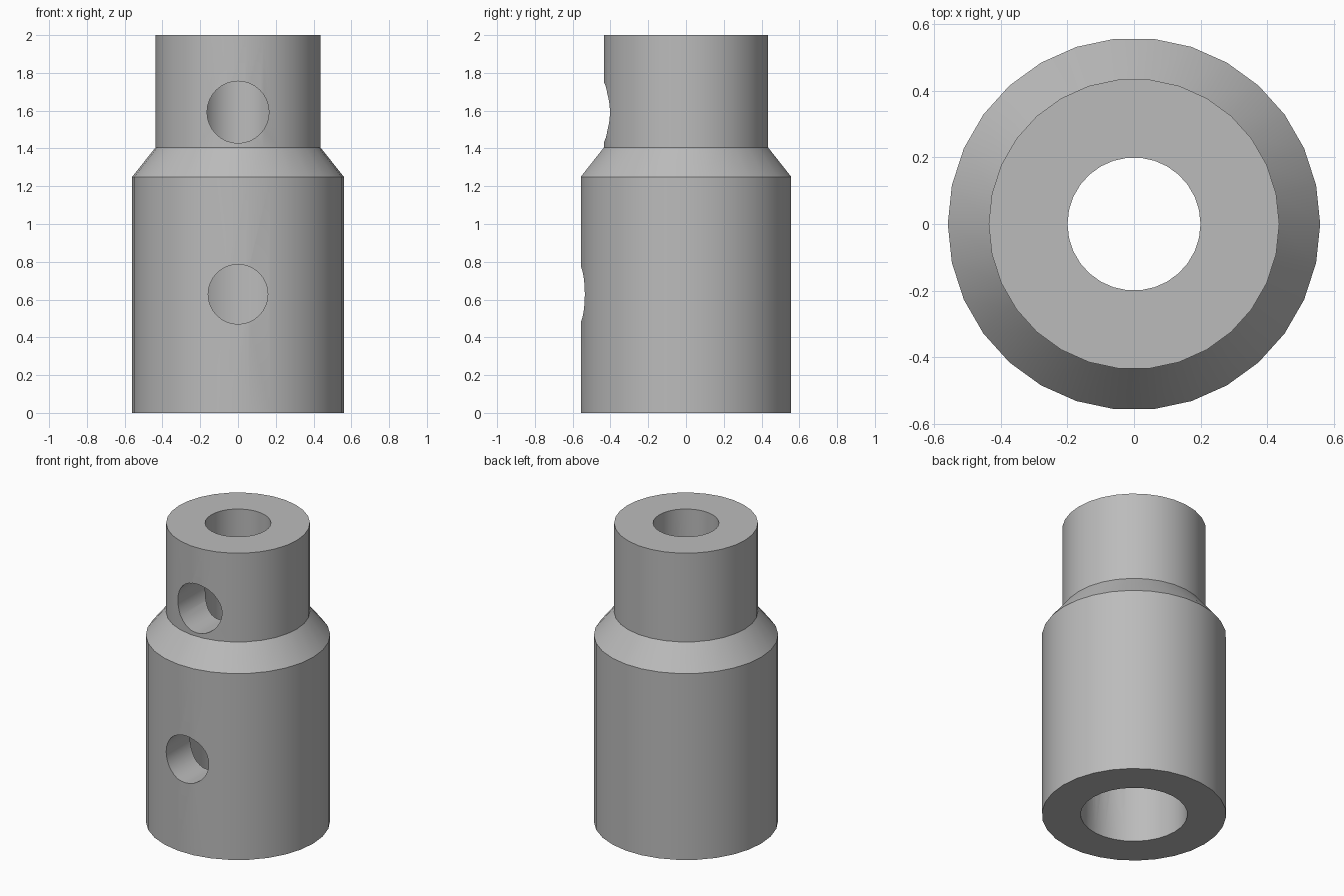
import bpy
import bmesh
import math
from mathutils import Matrix, Vector

cube = bpy.data.objects.get("Cube")
if cube:
    bpy.data.objects.remove(cube, do_unlink=True)

SIDES = 30

metal = bpy.data.materials.new("grey metal")
metal.use_nodes = True
GREY = (0.5, 0.5, 0.5, 1)
metal.diffuse_color = GREY
metal.node_tree.nodes["Principled BSDF"].inputs["Base Color"].default_value = GREY


def add_object(name, bm):
    bmesh.ops.recalc_face_normals(bm, faces=bm.faces)
    mesh = bpy.data.meshes.new(name)
    bm.to_mesh(mesh)
    bm.free()
    mesh.materials.append(metal)
    obj = bpy.data.objects.new(name, mesh)
    bpy.context.collection.objects.link(obj)
    return obj


def lathe(name, profile):
    """Turn a closed (radius, height) profile around the z axis."""
    bm = bmesh.new()
    rings = []
    for i in range(SIDES):
        a = math.tau * i / SIDES
        rings.append([bm.verts.new((r * math.cos(a), r * math.sin(a), z))
                      for r, z in profile])
    n = len(profile)
    for i in range(SIDES):
        here, there = rings[i], rings[(i + 1) % SIDES]
        for j in range(n):
            k = (j + 1) % n
            bm.faces.new((here[j], there[j], there[k], here[k]))
    return add_object(name, bm)


def screw_hole_cutter(name, radius, height):
    """Horizontal cylinder from outside the front to the central axis."""
    bm = bmesh.new()
    place = Matrix.Translation(Vector((0, -0.4, height))) @ Matrix.Rotation(math.pi / 2, 4, 'X')
    bmesh.ops.create_cone(bm, cap_ends=True, segments=32, radius1=radius,
                          radius2=radius, depth=0.8, matrix=place)
    obj = add_object(name, bm)
    obj.hide_render = True
    obj.hide_set(True)
    return obj


# Stepped sleeve with a wide lower bore and a narrow upper bore
sleeve = lathe("coupling_sleeve", [
    (0.56, 0), (0.56, 1.25), (0.437, 1.405), (0.437, 2),
    (0.2, 2), (0.2, 1.25), (0.325, 1.25), (0.325, 0)])

# Set-screw holes through the front wall
cutters = [screw_hole_cutter("upper_hole_cutter", 0.164, 1.592),
           screw_hole_cutter("lower_hole_cutter", 0.158, 0.628)]
for cutter in cutters:
    mod = sleeve.modifiers.new(cutter.name, 'BOOLEAN')
    mod.operation = 'DIFFERENCE'
    mod.solver = 'EXACT'
    mod.object = cutter

# Bake the cuts, then shade the round walls smooth with crisp rims
bpy.ops.object.select_all(action='DESELECT')
sleeve.select_set(True)
bpy.context.view_layer.objects.active = sleeve
for cutter in cutters:
    bpy.ops.object.modifier_apply(modifier=cutter.name)
    bpy.data.objects.remove(cutter, do_unlink=True)
bpy.ops.object.shade_smooth_by_angle(angle=math.radians(30))
